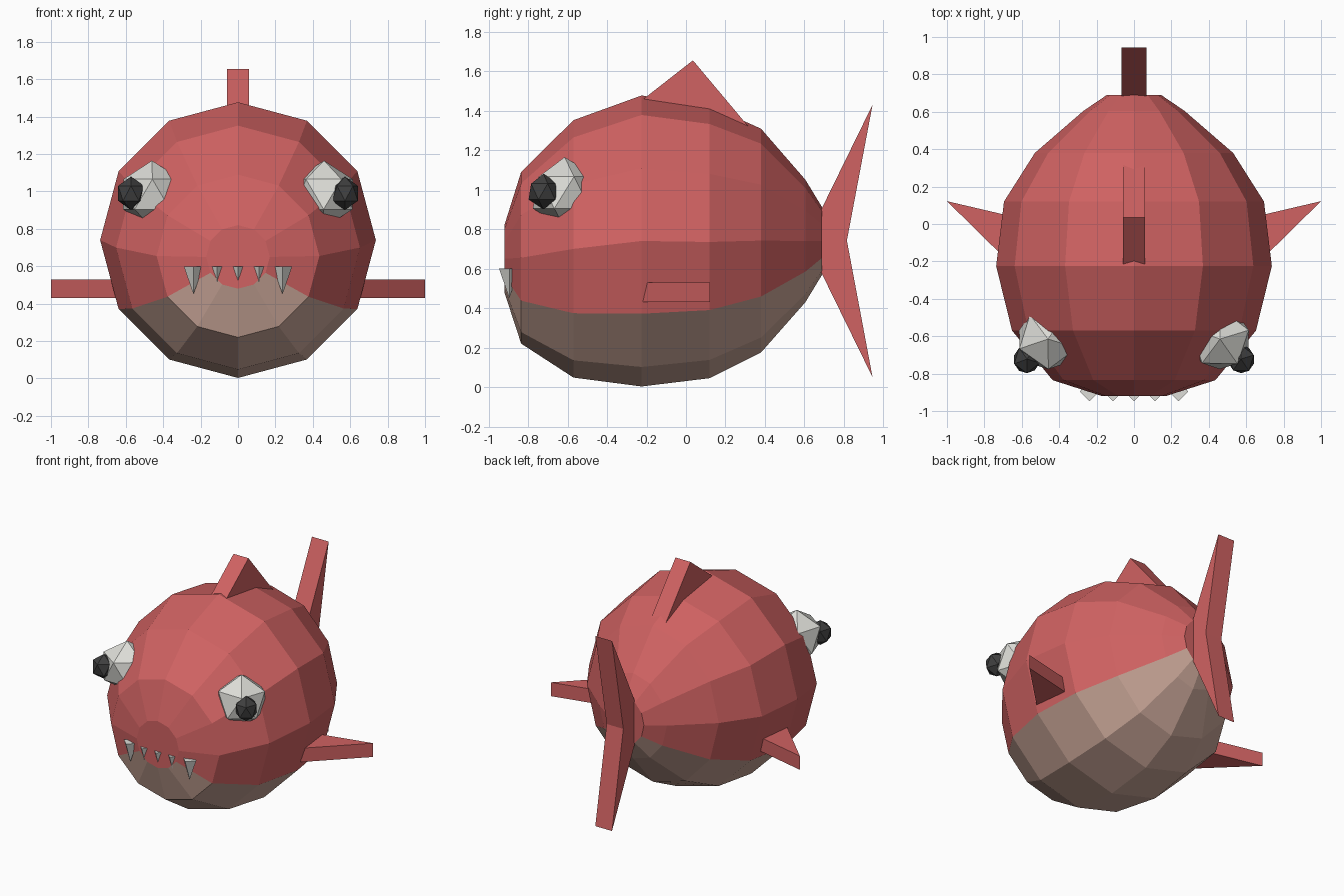
import bpy, bmesh, math
from mathutils import Matrix

if "Cube" in bpy.data.objects:
    bpy.data.objects.remove(bpy.data.objects["Cube"])


def material(name, rgb):
    m = bpy.data.materials.new(name)
    m.diffuse_color = (*rgb, 1)
    m.use_nodes = True
    m.node_tree.nodes["Principled BSDF"].inputs["Base Color"].default_value = m.diffuse_color
    return m


RED = material("coral red", (0.63, 0.122, 0.122))
BELLY = material("belly tan", (0.60, 0.39, 0.32))
WHITE = material("off white", (0.73, 0.73, 0.69))
BLACK = material("pupil black", (0.05, 0.05, 0.05))


def finish(name, bm, *mats):
    bmesh.ops.recalc_face_normals(bm, faces=bm.faces)
    mesh = bpy.data.meshes.new(name)
    bm.to_mesh(mesh)
    bm.free()
    for m in mats:
        mesh.materials.append(m)
    ob = bpy.data.objects.new(name, mesh)
    bpy.context.collection.objects.link(ob)
    return ob


def prism(name, base, offset, mat):
    """Extrude a flat outline by an offset."""
    bm = bmesh.new()
    face = bm.faces.new([bm.verts.new(p) for p in base])
    ext = bmesh.ops.extrude_face_region(bm, geom=[face], use_keep_orig=True)
    verts = [g for g in ext["geom"] if isinstance(g, bmesh.types.BMVert)]
    bmesh.ops.translate(bm, verts=verts, vec=offset)
    return finish(name, bm, mat)


# Body: twelve-sided rings along y (y, centre z, x radius, z radius)
RINGS = [(-0.92, 0.65, 0.17, 0.17), (-0.835, 0.655, 0.435, 0.435),
         (-0.57, 0.70, 0.652, 0.652), (-0.225, 0.74, 0.737, 0.737),
         (0.12, 0.735, 0.695, 0.69), (0.38, 0.742, 0.53, 0.567),
         (0.605, 0.74, 0.27, 0.31), (0.69, 0.74, 0.145, 0.17)]
SIDES = 12
bm = bmesh.new()
loops = []
for y, cz, rx, rz in RINGS:
    loops.append([bm.verts.new((rx * math.cos(i * math.tau / SIDES), y,
                                cz + rz * math.sin(i * math.tau / SIDES)))
                  for i in range(SIDES)])
for a, b in zip(loops, loops[1:]):
    for i in range(SIDES):
        j = (i + 1) % SIDES
        f = bm.faces.new((a[i], a[j], b[j], b[i]))
        f.material_index = 1 if 7 <= i <= 10 else 0  # belly: lowest four strips
bm.faces.new(loops[0])
bm.faces.new(loops[-1])
finish("body", bm, RED, BELLY)

# Top fin and forked tail: outlines in the side plane
prism("top_fin", [(-0.06, y, z) for y, z in
                  ((-0.40, 1.315), (0.035, 1.655), (0.40, 1.22))],
      (0.12, 0, 0), RED)
prism("tail_fin", [(-0.067, y, z) for y, z in
                   ((0.607, 0.74), (0.945, 1.43), (0.815, 0.742), (0.945, 0.05))],
      (0.134, 0, 0), RED)


def icosahedron(name, centre, scale, turn, mat):
    bm = bmesh.new()
    mx = (Matrix.Translation(centre) @ Matrix.Rotation(turn, 4, 'Z')
          @ Matrix.Diagonal((*scale, 1)))
    bmesh.ops.create_icosphere(bm, subdivisions=1, radius=1, matrix=mx)
    return finish(name, bm, mat)


# Side fins, eyes and pupils on both sides
for side, s in (("right", 1), ("left", -1)):
    prism(side + "_fin", [(s * x, y, 0.43) for x, y in
                          ((0.5, -0.37), (1.0, 0.122), (0.5, 0.005))],
          (0, 0, 0.1), RED)
    icosahedron(side + "_eye", (s * 0.46, -0.615, 0.985),
                (0.18, 0.18, 0.18), s * 0.3, WHITE)
    icosahedron(side + "_pupil", (s * 0.572, -0.722, 0.99),
                (0.08, 0.085, 0.09), s * 0.3, BLACK)

# Teeth: four-sided spikes pointing down
for n, x in enumerate((-0.238, -0.112, 0, 0.112, 0.238)):
    bm = bmesh.new()
    mx = Matrix.Translation((x, -0.895, 0.525)) @ Matrix.Rotation(math.pi, 4, 'X')
    bmesh.ops.create_cone(bm, cap_ends=True, segments=4, radius1=0.052,
                          radius2=0, depth=0.15, matrix=mx)
    finish(f"tooth_{n + 1}", bm, WHITE)
